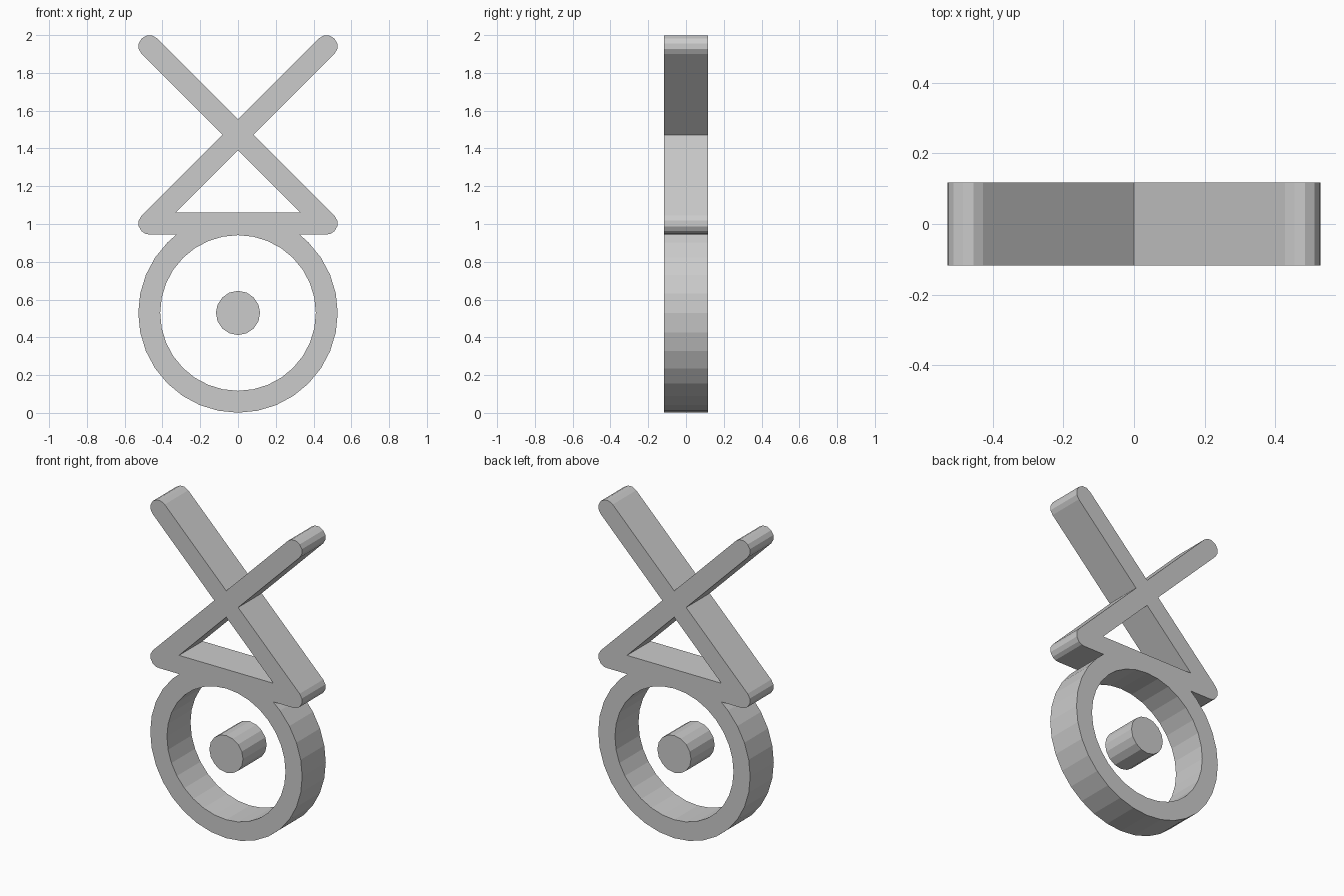
import bpy, bmesh
from math import cos, sin, sqrt, radians, pi

cube = bpy.data.objects.get("Cube")
if cube:
    bpy.data.objects.remove(cube, do_unlink=True)

HALF_DEPTH = 0.117
BAR = 0.0585            # half width of every bar
REACH = 0.469           # sideways distance of the bar ends
CROSS_Z = 1.472         # where the diagonal bars cross
BASE_Z = CROSS_Z - REACH
RING_Z, RING_R, HOLE_R = 0.529, 0.528, 0.412
DIAG = BAR * sqrt(2)

grey = bpy.data.materials.new("plain grey")
grey.use_nodes = True
colour = (0.6, 0.6, 0.6, 1)
grey.diffuse_color = colour
grey.node_tree.nodes["Principled BSDF"].inputs["Base Color"].default_value = colour


def arc(cx, cz, r, angles):
    return [(cx + r * cos(radians(a)), cz + r * sin(radians(a))) for a in angles]


def circle(r, sides):
    return arc(0, RING_Z, r, [360 * i / sides for i in range(sides)])


def mirrored(half):
    """Close a right-hand outline that starts and ends on the centre line."""
    return half + [(-x, z) for x, z in reversed(half[1:-1])]


def plate(name, outlines):
    """Fill the outlines (inner ones become holes) and give them depth."""
    curve = bpy.data.curves.new(name, 'CURVE')
    curve.dimensions = '2D'
    curve.fill_mode = 'BOTH'
    curve.extrude = HALF_DEPTH
    for points in outlines:
        spline = curve.splines.new('POLY')
        spline.points.add(len(points) - 1)
        for p, (x, z) in zip(spline.points, points):
            p.co = (x, z, 0, 1)
        spline.use_cyclic_u = True
        spline.use_smooth = False
    obj = bpy.data.objects.new(name, curve)
    bpy.context.collection.objects.link(obj)
    obj.rotation_euler.x = pi / 2
    bpy.ops.object.select_all(action='DESELECT')
    obj.select_set(True)
    bpy.context.view_layer.objects.active = obj
    bpy.ops.object.convert(target='MESH')
    obj = bpy.context.object
    # Weld the caps to the walls
    bm = bmesh.new()
    bm.from_mesh(obj.data)
    bmesh.ops.remove_doubles(bm, verts=bm.verts, dist=0.0005)
    bmesh.ops.recalc_face_normals(bm, faces=bm.faces)
    for f in bm.faces:
        f.smooth = False
    bm.to_mesh(obj.data)
    bm.free()
    obj.data.materials.clear()
    obj.data.materials.append(grey)
    return obj


# Crossed bars, crossbar and ring as one continuous outline
join_z = BASE_Z - BAR
join_x = sqrt(RING_R ** 2 - (join_z - RING_Z) ** 2)
half = [(0, CROSS_Z + DIAG)]
half += arc(REACH, CROSS_Z + REACH, BAR, range(135, -46, -30))   # upper bar end
half += [(DIAG, CROSS_Z)]
half += arc(REACH, BASE_Z, BAR, [45, 15, -15, -45, -70, -90])    # lower bar end
half += [(join_x, join_z)]
half += arc(0, RING_Z, RING_R, [45 - 11.25 * i for i in range(13)])  # ring rim

# Triangular gap under the crossing
top = CROSS_Z - DIAG
floor = BASE_Z + BAR
gap = [(0, top), (top - floor, floor), (floor - top, floor)]

plate("crossed_bars_and_ring", [mirrored(half), gap, circle(HOLE_R, 32)])

# Free-standing hub in the ring
plate("hub", [circle(0.117, 16)])
